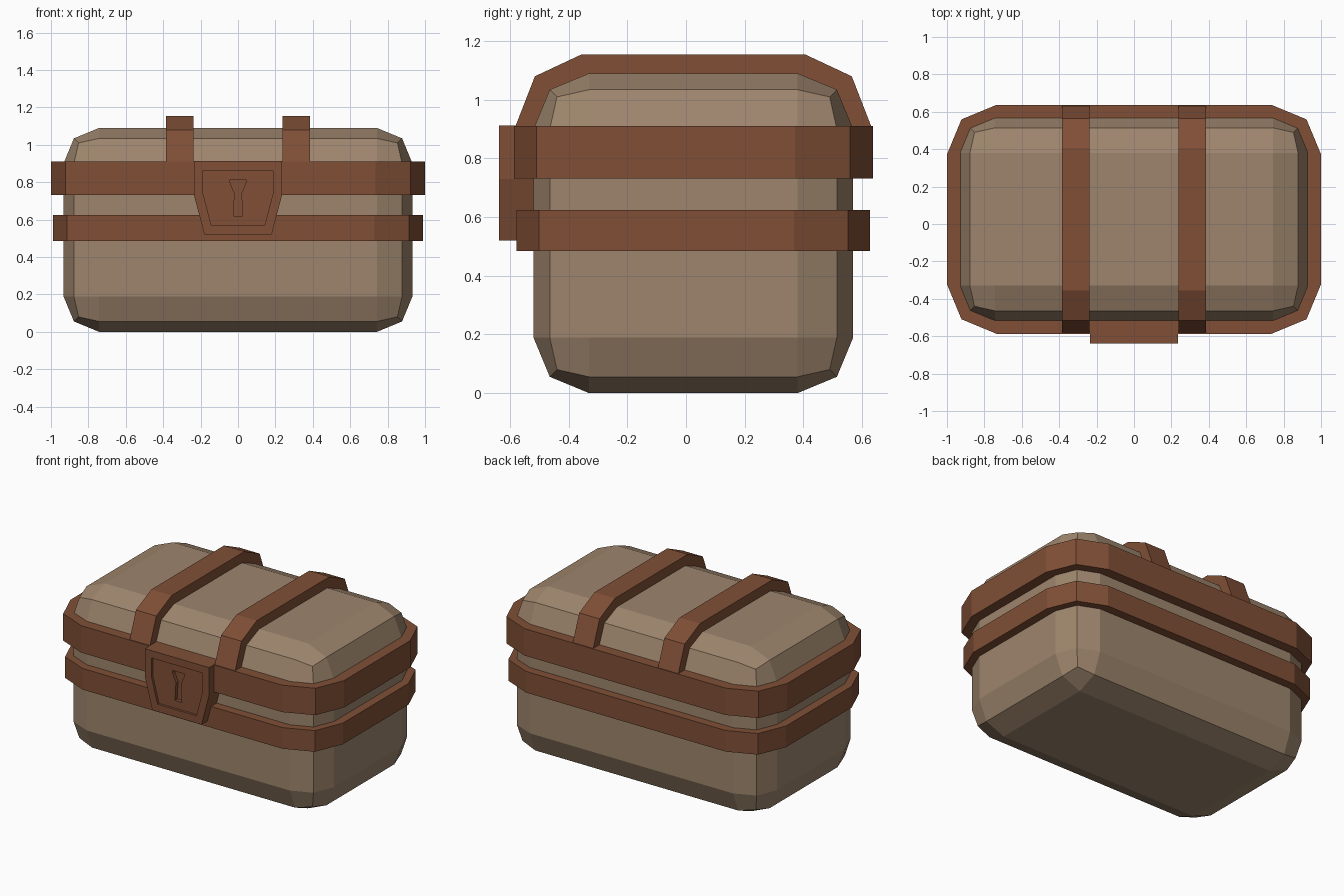
import bpy, bmesh, math

if "Cube" in bpy.data.objects:
    bpy.data.objects.remove(bpy.data.objects["Cube"])

CY = 0.025  # the chest body sits slightly behind the lock

def material(name, rgb):
    m = bpy.data.materials.new(name)
    m.diffuse_color = (*rgb, 1)
    m.use_nodes = True
    m.node_tree.nodes["Principled BSDF"].inputs["Base Color"].default_value = m.diffuse_color
    return m

TAN = material("tan wood", (0.34, 0.235, 0.152))
BROWN = material("brown leather", (0.215, 0.078, 0.037))

def finish(name, bm, mat):
    bmesh.ops.recalc_face_normals(bm, faces=bm.faces)
    me = bpy.data.meshes.new(name)
    bm.to_mesh(me)
    bm.free()
    me.materials.append(mat)
    ob = bpy.data.objects.new(name, me)
    bpy.context.collection.objects.link(ob)
    return ob

def rounded(hx, hy, r):
    """Rectangle outline with two-segment round corners."""
    pts = []
    for k, (sx, sy) in enumerate([(1, 1), (-1, 1), (-1, -1), (1, -1)]):
        for j in range(3):
            a = math.radians(90 * k + 45 * j)
            pts.append((sx * (hx - r) + r * math.cos(a), sy * (hy - r) + r * math.sin(a)))
    return pts

def prism(bm, a, b):
    """Closed prism between two matching point lists; returns the first cap."""
    va, vb = [bm.verts.new(p) for p in a], [bm.verts.new(p) for p in b]
    cap = bm.faces.new(va)
    bm.faces.new(vb[::-1])
    for i in range(len(a)):
        j = (i + 1) % len(a)
        bm.faces.new((va[j], va[i], vb[i], vb[j]))
    return cap

# Chest body: box with two-segment bevel on every edge
bm = bmesh.new()
bmesh.ops.create_cube(bm, size=1)
for v in bm.verts:
    v.co = (v.co.x * 1.866, v.co.y * 1.09 + CY, v.co.z * 1.09 + 0.545)
bmesh.ops.bevel(bm, geom=bm.edges[:], offset=0.19, segments=2, profile=0.5,
                affect='EDGES', clamp_overlap=True)
finish("chest_body", bm, TAN)

# Horizontal bands around the body
def band(name, hx, hy, r, z0, z1):
    bm = bmesh.new()
    loops = []
    for pts, z in [(rounded(hx, hy, r), z0), (rounded(hx, hy, r), z1),
                   (rounded(0.92, 0.535, 0.18), z1), (rounded(0.92, 0.535, 0.18), z0)]:
        loops.append([bm.verts.new((x, y + CY, z)) for x, y in pts])
    for k in range(4):
        a, b = loops[k], loops[(k + 1) % 4]
        for i in range(12):
            j = (i + 1) % 12
            bm.faces.new((a[i], a[j], b[j], b[i]))
    finish(name, bm, BROWN)

band("upper_band", 1.0, 0.612, 0.265, 0.732, 0.91)
band("lower_band", 0.99, 0.603, 0.26, 0.485, 0.625)

# Straps arching over the lid
outer = [(-0.61, 0.90), (-0.54, 1.08), (-0.38, 1.155)]
inner = [(-0.53, 0.90), (-0.48, 1.03), (-0.35, 1.08)]
arch = outer + [(-y, z) for y, z in outer[::-1]]
arch_in = inner + [(-y, z) for y, z in inner[::-1]]
for side, x0, x1 in [("left", -0.386, -0.237), ("right", 0.237, 0.386)]:
    bm = bmesh.new()
    loops = [[bm.verts.new((x, y + CY, z)) for y, z in pts]
             for pts, x in [(arch, x0), (arch, x1), (arch_in, x1), (arch_in, x0)]]
    for k in range(4):
        a, b = loops[k], loops[(k + 1) % 4]
        for i in range(5):
            bm.faces.new((a[i], a[i + 1], b[i + 1], b[i]))
    for e in (0, 5):
        bm.faces.new([l[e] for l in loops])
    finish(side + "_strap", bm, BROWN)

# Lock plate with a recessed panel
def mirrored(half):
    return half + [(-x, z) for x, z in half[::-1]]

shape = mirrored([(0.235, 0.912), (0.235, 0.73), (0.18, 0.52)])
bm = bmesh.new()
front = prism(bm, [(x, -0.638, z) for x, z in shape], [(x, -0.5, z) for x, z in shape])
bmesh.ops.recalc_face_normals(bm, faces=bm.faces)
bmesh.ops.inset_region(bm, faces=[front], thickness=0.049, use_even_offset=True)
res = bmesh.ops.extrude_face_region(bm, geom=[front])
for v in [g for g in res["geom"] if isinstance(g, bmesh.types.BMVert)]:
    v.co.y += 0.015
if front.is_valid:
    bmesh.ops.delete(bm, geom=[front], context='FACES_ONLY')
lock = finish("lock_plate", bm, BROWN)

# Keyhole cut into the lock
hole = mirrored([(0.045, 0.813), (0.04, 0.79), (0.018, 0.74), (0.025, 0.62)])
bm = bmesh.new()
prism(bm, [(x, -0.7, z) for x, z in hole], [(x, -0.6, z) for x, z in hole])
cutter = finish("keyhole_cutter", bm, BROWN)
cutter.hide_render = True
cutter.hide_set(True)
mod = lock.modifiers.new("keyhole", 'BOOLEAN')
mod.operation = 'DIFFERENCE'
mod.solver = 'EXACT'
mod.object = cutter
